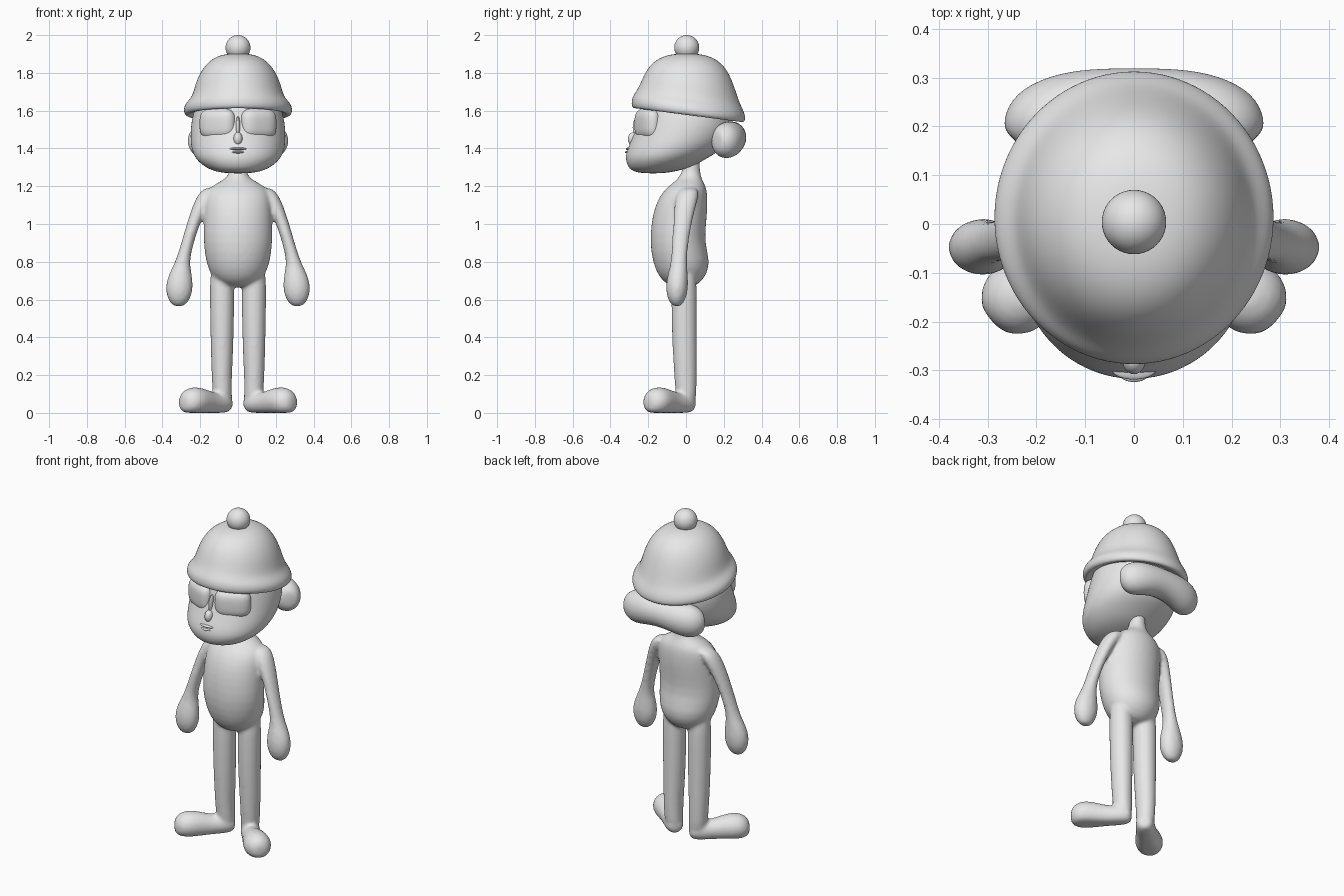
import bpy, bmesh, math
from mathutils import Vector

grey = bpy.data.materials.new("plain_grey")
grey.diffuse_color = (0.8, 0.8, 0.8, 1)
SEG = 24
Z = Vector((0, 0, 1))


def bridge(bm, rings):
    """Skin a list of point rings and close both ends."""
    vs = [[bm.verts.new(p) for p in r] for r in rings]
    for a, b in zip(vs, vs[1:]):
        for i in range(SEG):
            j = (i + 1) % SEG
            bm.faces.new((a[i], a[j], b[j], b[i]))
    bm.faces.new(vs[0][::-1])
    bm.faces.new(vs[-1])


def flat_rings(rows):
    """Horizontal rings from (z, front y, back y, half width, x, tilt)."""
    out = []
    for z, yf, yb, rx, x, tilt in rows:
        yc = (yf + yb) / 2
        ring = []
        for i in range(SEG):
            t = 2 * math.pi * i / SEG
            y = yc + (yb - yf) / 2 * math.sin(t)
            ring.append((x + rx * math.cos(t), y, z - tilt * y))
        out.append(ring)
    return out


def upright_rings(rows):
    """Upright rings along a ground path from (x, y, z, half width, half height)."""
    pts = [Vector(r[:3]) for r in rows]
    out = []
    for k, (x, y, z, w, h) in enumerate(rows):
        d = pts[min(k + 1, len(pts) - 1)] - pts[max(k - 1, 0)]
        side = Vector((d.y, -d.x, 0)).normalized()
        out.append([pts[k] + side * w * math.cos(2 * math.pi * i / SEG)
                    + Z * h * math.sin(2 * math.pi * i / SEG) for i in range(SEG)])
    return out


def make(name, groups, subsurf=2):
    bm = bmesh.new()
    for g in groups:
        part = bmesh.new()
        bridge(part, g)
        bmesh.ops.recalc_face_normals(part, faces=part.faces)
        me = bpy.data.meshes.new("part")
        part.to_mesh(me)
        part.free()
        bm.from_mesh(me)
        bpy.data.meshes.remove(me)
    for f in bm.faces:
        f.smooth = True
    me = bpy.data.meshes.new(name)
    bm.to_mesh(me)
    bm.free()
    me.materials.append(grey)
    ob = bpy.data.objects.new(name, me)
    bpy.context.collection.objects.link(ob)
    if subsurf:
        ob.modifiers.new("round", 'SUBSURF').levels = subsurf
        ob.modifiers["round"].render_levels = subsurf
    return ob


def blob(name, loc, size, turn=0, power=1.0):
    """Ellipsoid; a power under 1 makes it squarer seen from the front."""
    bm = bmesh.new()
    bmesh.ops.create_uvsphere(bm, u_segments=40, v_segments=24, radius=1)
    for v in bm.verts:
        x, y, z = (math.copysign(abs(c) ** p, c)
                   for c, p in zip(v.co, (power, 1, power)))
        x, y, z = x * size[0], y * size[1], z * size[2]
        c, s = math.cos(turn), math.sin(turn)
        v.co = (loc[0] + x * c - y * s, loc[1] + x * s + y * c, loc[2] + z)
    for f in bm.faces:
        f.smooth = True
    me = bpy.data.meshes.new(name)
    bm.to_mesh(me)
    bm.free()
    me.materials.append(grey)
    ob = bpy.data.objects.new(name, me)
    bpy.context.collection.objects.link(ob)


# Body: torso with neck, arms and hands, legs and feet, melted together
torso = flat_rings([
    (0.665, -0.07, 0.04, 0.05, 0, 0), (0.69, -0.115, 0.075, 0.105, 0, 0),
    (0.73, -0.15, 0.11, 0.145, 0, 0), (0.80, -0.178, 0.13, 0.172, 0, 0),
    (0.90, -0.192, 0.10, 0.184, 0, 0), (1.00, -0.185, 0.107, 0.183, 0, 0),
    (1.08, -0.17, 0.115, 0.18, 0, 0), (1.15, -0.14, 0.115, 0.175, 0, 0),
    (1.195, -0.10, 0.108, 0.15, 0, 0), (1.225, -0.06, 0.09, 0.095, 0, 0),
    (1.25, -0.035, 0.08, 0.052, 0, 0), (1.30, -0.012, 0.072, 0.042, 0, 0),
    (1.40, -0.01, 0.075, 0.045, 0, 0)])
groups = [torso]
for s in (-1, 1):
    # arm and hand
    groups.append(flat_rings([(z, a, b, r, s * x, 0) for z, a, b, r, x in [
        (0.562, -0.065, -0.03, 0.025, 0.314), (0.585, -0.09, -0.01, 0.05, 0.313),
        (0.63, -0.105, 0.008, 0.070, 0.312), (0.68, -0.106, 0.012, 0.073, 0.310),
        (0.73, -0.098, 0.01, 0.062, 0.306), (0.78, -0.084, 0.006, 0.045, 0.298),
        (0.83, -0.078, 0.006, 0.035, 0.287), (0.92, -0.074, 0.016, 0.033, 0.262),
        (1.02, -0.066, 0.034, 0.036, 0.230), (1.10, -0.062, 0.055, 0.043, 0.196),
        (1.16, -0.05, 0.07, 0.05, 0.162), (1.195, -0.025, 0.06, 0.04, 0.135)]]))
    # leg
    groups.append(flat_rings([(z, a, b, r, s * x, 0) for z, a, b, r, x in [
        (0.03, -0.03, 0.045, 0.04, 0.075), (0.08, -0.055, 0.055, 0.053, 0.082),
        (0.16, -0.06, 0.057, 0.052, 0.086), (0.30, -0.07, 0.058, 0.059, 0.085),
        (0.50, -0.078, 0.058, 0.064, 0.084), (0.68, -0.078, 0.058, 0.066, 0.085),
        (0.78, -0.07, 0.05, 0.06, 0.085)]]))
    # foot, turned outwards
    foot = upright_rings([(s * x, y, z, w, h) for x, y, z, w, h in [
        (0.045, 0.035, 0.05, 0.025, 0.028), (0.055, 0.025, 0.05, 0.045, 0.048),
        (0.085, -0.005, 0.052, 0.056, 0.058), (0.13, -0.05, 0.05, 0.056, 0.056),
        (0.175, -0.095, 0.058, 0.066, 0.068), (0.225, -0.14, 0.062, 0.08, 0.078),
        (0.26, -0.17, 0.06, 0.075, 0.072), (0.285, -0.192, 0.055, 0.05, 0.052),
        (0.293, -0.199, 0.053, 0.022, 0.025)]])
    groups.append([[(p.x, p.y, max(p.z, 0.0)) for p in ring] for ring in foot])
body = make("body", groups, 1)
melt = body.modifiers.new("melt", 'REMESH')
melt.mode = 'VOXEL'
melt.voxel_size = 0.01
melt.use_smooth_shade = True
soft = body.modifiers.new("soften", 'SMOOTH')
soft.factor = 0.5
soft.iterations = 8

# Head with a forward jaw
make("head", [flat_rings([(z, a, b, r, 0, 0) for z, a, b, r in [
    (1.268, -0.22, -0.13, 0.05), (1.277, -0.28, -0.06, 0.12),
    (1.30, -0.308, 0.03, 0.175), (1.34, -0.322, 0.10, 0.222),
    (1.38, -0.318, 0.17, 0.243), (1.43, -0.298, 0.22, 0.254),
    (1.50, -0.268, 0.25, 0.253), (1.56, -0.25, 0.25, 0.246),
    (1.65, -0.23, 0.23, 0.22), (1.72, -0.16, 0.16, 0.15)]])])

# Eyes, nose and lips
for s, side in ((-1, "left"), (1, "right")):
    blob(side + "_eye", (s * 0.108, -0.203, 1.53), (0.102, 0.05, 0.083),
         s * math.radians(27), 0.6)
blob("nose_bridge", (0, -0.252, 1.51), (0.012, 0.03, 0.06))
blob("nose_tip", (0, -0.278, 1.45), (0.024, 0.03, 0.036))
blob("upper_lip", (0, -0.297, 1.398), (0.046, 0.022, 0.008))
blob("lower_lip", (0, -0.302, 1.38), (0.034, 0.022, 0.007))

# Hair roll around the back of the head
half = [(0.238, 0.165, 1.44, 0.03, 0.035), (0.23, 0.175, 1.44, 0.055, 0.065),
        (0.205, 0.20, 1.44, 0.08, 0.092), (0.15, 0.225, 1.445, 0.085, 0.098),
        (0.08, 0.238, 1.455, 0.082, 0.088)]
roll = half + [(0, 0.24, 1.46, 0.08, 0.083)] + [(-r[0],) + r[1:] for r in half[::-1]]
make("hair_roll", [upright_rings(roll)])

# Hat with rolled brim, dipping towards the back
make("hat", [flat_rings([(z, a, b, r, 0, t) for z, a, b, r, t in [
    (1.605, -0.22, 0.24, 0.22, 0.13), (1.578, -0.262, 0.285, 0.255, 0.13),
    (1.576, -0.285, 0.31, 0.28, 0.13), (1.60, -0.293, 0.319, 0.293, 0.13),
    (1.635, -0.287, 0.31, 0.284, 0.13), (1.667, -0.268, 0.29, 0.250, 0.12),
    (1.71, -0.248, 0.272, 0.236, 0.10), (1.77, -0.227, 0.248, 0.218, 0.06),
    (1.83, -0.198, 0.214, 0.185, 0.02), (1.875, -0.152, 0.16, 0.138, 0),
    (1.897, -0.09, 0.095, 0.085, 0), (1.902, -0.03, 0.035, 0.03, 0)]])])
blob("pompom", (0, 0.004, 1.934), (0.066, 0.066, 0.066))
